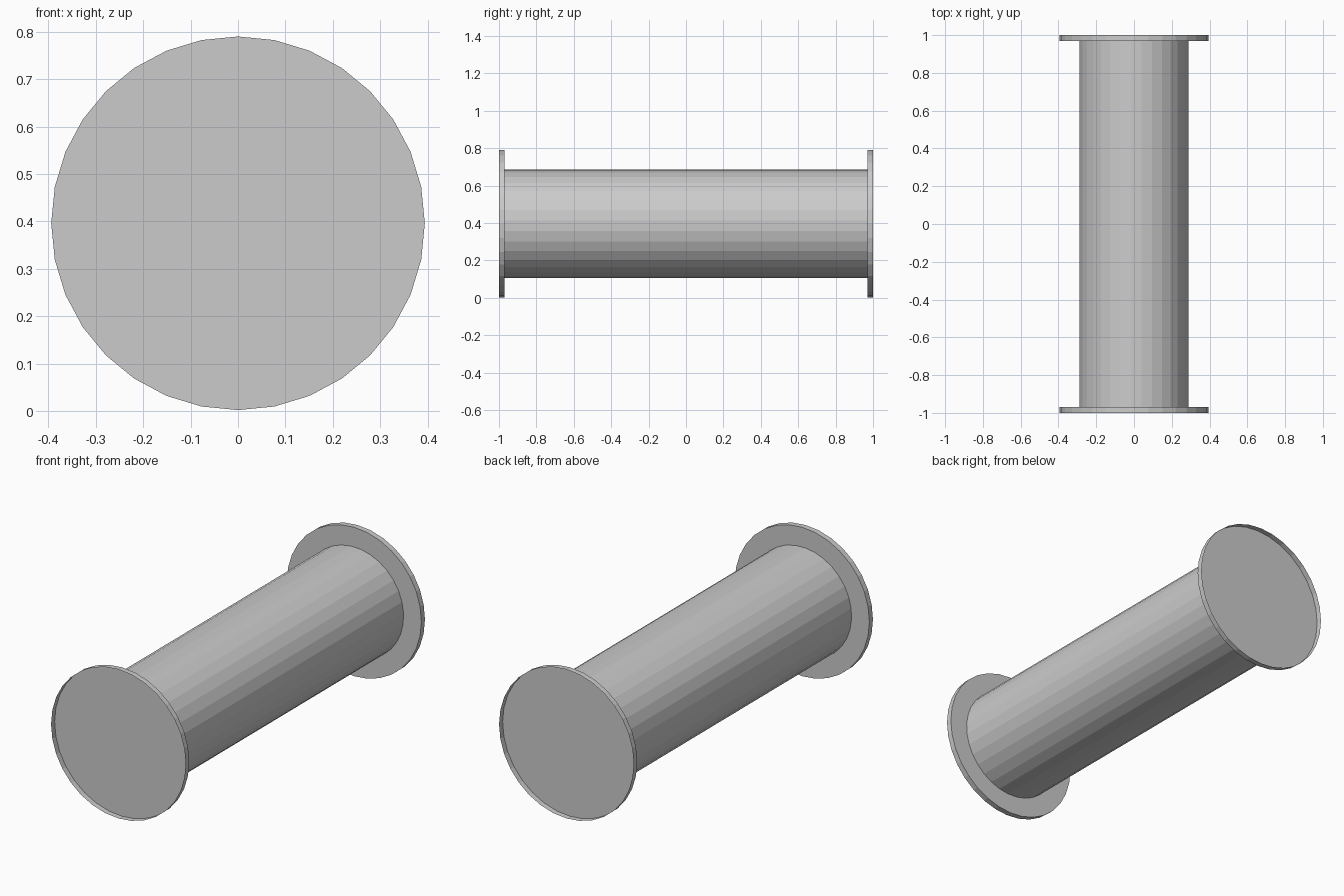
import bpy
from math import pi, radians

if "Cube" in bpy.data.objects:
    bpy.data.objects.remove(bpy.data.objects["Cube"])

AXIS_Z = 0.396      # height of the spool's axis
HALF_LENGTH = 1.0
FLANGE = 0.03       # flange rim depth


def tube(name, radius, length, y, roll=0.0):
    """Open 32-sided flat-shaded tube lying along y."""
    bpy.ops.mesh.primitive_cylinder_add(
        vertices=32, radius=radius, depth=length, end_fill_type='NOTHING',
        location=(0, y, AXIS_Z), rotation=(pi / 2, roll, 0))
    obj = bpy.context.object
    obj.name = name
    bpy.ops.object.transform_apply(location=False, rotation=True, scale=False)


def disc(name, radius, y, side):
    """Flat 32-sided disc facing outwards along y."""
    bpy.ops.mesh.primitive_circle_add(
        vertices=32, radius=radius, fill_type='NGON',
        location=(0, y, AXIS_Z), rotation=(-side * pi / 2, 0, 0))
    bpy.context.object.name = name


# Central barrel, rolled slightly about its axis
tube("barrel", 0.29, 2 * (HALF_LENGTH - FLANGE), 0, roll=radians(-3.3))

# End flanges: thin rims open outwards, closed by a disc against the barrel
for end, side in (("front", -1), ("back", 1)):
    tube(end + "_rim", 0.394, FLANGE, side * (HALF_LENGTH - FLANGE / 2))
    disc(end + "_disc", 0.394, side * (HALF_LENGTH - FLANGE), side)
